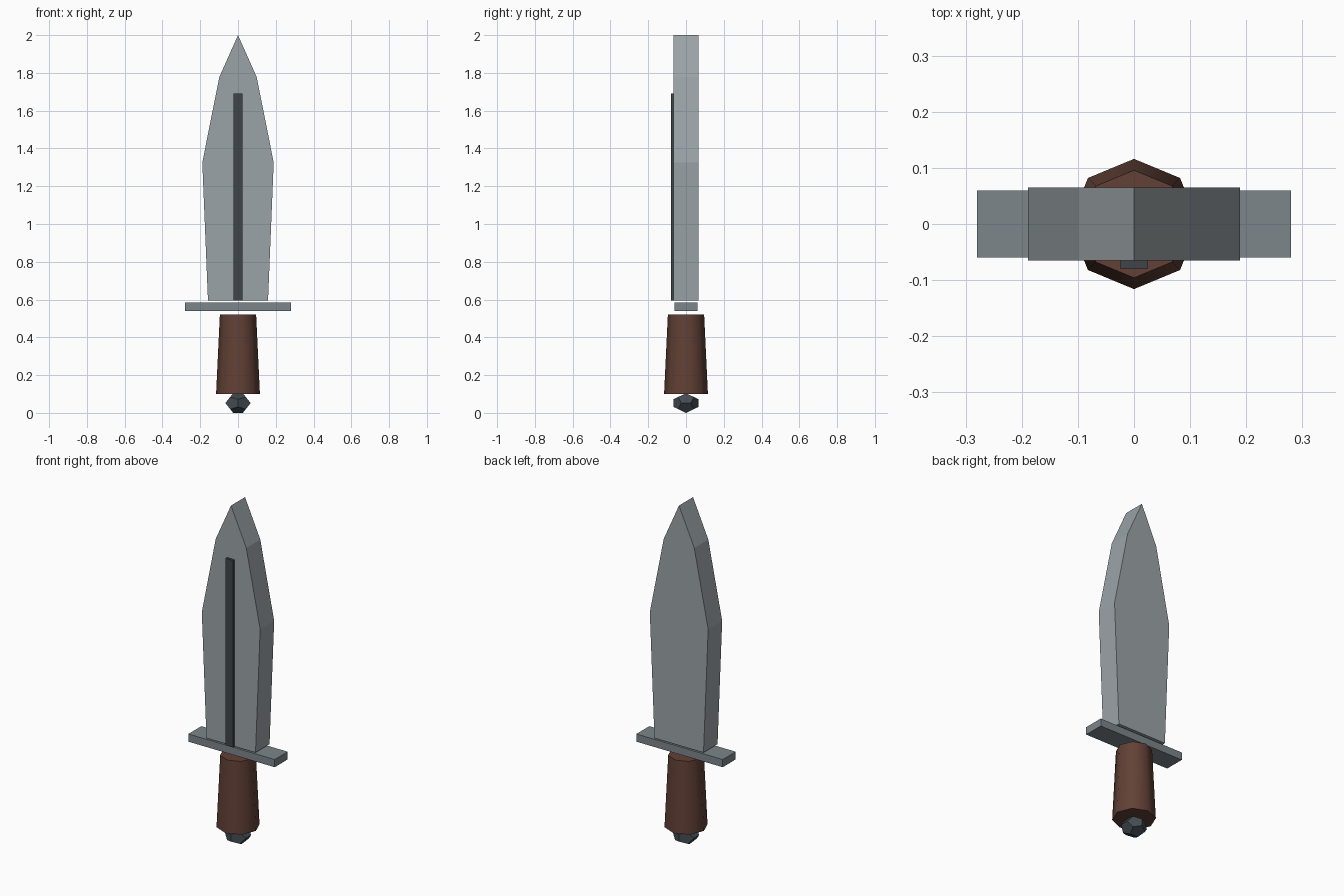
import bpy, bmesh, math
from mathutils import Vector

if "Cube" in bpy.data.objects:
    bpy.data.objects.remove(bpy.data.objects["Cube"])


def material(name, rgb):
    m = bpy.data.materials.new(name)
    m.diffuse_color = (*rgb, 1)
    m.use_nodes = True
    m.node_tree.nodes["Principled BSDF"].inputs["Base Color"].default_value = m.diffuse_color
    return m


steel = material("blade_steel", (0.33, 0.37, 0.39))
guard_steel = material("guard_steel", (0.20, 0.24, 0.26))
dark_steel = material("dark_steel", (0.05, 0.06, 0.065))
pommel_steel = material("pommel_steel", (0.06, 0.075, 0.09))
brown = material("brown_grip", (0.12, 0.052, 0.036))


def finish(name, bm, mat):
    bmesh.ops.recalc_face_normals(bm, faces=bm.faces)
    me = bpy.data.meshes.new(name)
    bm.to_mesh(me)
    bm.free()
    me.materials.append(mat)
    ob = bpy.data.objects.new(name, me)
    bpy.context.collection.objects.link(ob)
    return ob


def box(name, lo, hi, mat):
    bm = bmesh.new()
    bmesh.ops.create_cube(bm, size=1)
    lo, hi = Vector(lo), Vector(hi)
    bmesh.ops.scale(bm, vec=hi - lo, verts=bm.verts)
    bmesh.ops.translate(bm, vec=(lo + hi) / 2, verts=bm.verts)
    return finish(name, bm, mat)


# Blade: leaf-shaped outline, mirrored and extruded through its thickness
half = [(0.159, 0.595), (0.189, 1.325), (0.099, 1.778)]
outline = half + [(0, 2.0)] + [(-x, z) for x, z in reversed(half)]
bm = bmesh.new()
face = bm.faces.new([bm.verts.new((x, -0.065, z)) for x, z in outline])
ext = bmesh.ops.extrude_face_region(bm, geom=[face], use_keep_orig=True)
bmesh.ops.translate(bm, vec=(0, 0.13, 0),
                    verts=[g for g in ext["geom"] if isinstance(g, bmesh.types.BMVert)])
finish("blade", bm, steel)

# Dark strip on the front of the blade only
box("blade_strip", (-0.024, -0.08, 0.595), (0.024, -0.05, 1.69), dark_steel)

# Cross guard
box("guard", (-0.28, -0.06, 0.54), (0.28, 0.06, 0.585), guard_steel)

# Grip: tapered eight-sided cylinder, corners on the axes
bpy.ops.mesh.primitive_cone_add(vertices=8, radius1=0.116, radius2=0.096,
                                depth=0.42, location=(0, 0, 0.31))
grip = bpy.context.object
grip.name = "grip"
grip.data.materials.append(brown)
bpy.ops.object.shade_smooth_by_angle(angle=math.radians(60))

# Pommel: slightly flattened dodecahedron
t = (1 + math.sqrt(5)) / 2
pts = [(x, y, z) for x in (-1, 1) for y in (-1, 1) for z in (-1, 1)]
for a in (-1, 1):
    for b in (-1, 1):
        pts += [(0, a * t, b / t), (a / t, 0, b * t), (a * t, b / t, 0)]
bm = bmesh.new()
for x, y, z in pts:
    bm.verts.new((x * 0.067 / t, y * 0.067 / t, 0.052 + z * 0.052 / t))
bmesh.ops.convex_hull(bm, input=bm.verts)
bmesh.ops.dissolve_limit(bm, angle_limit=math.radians(2), verts=bm.verts, edges=bm.edges)
finish("pommel", bm, pommel_steel)
